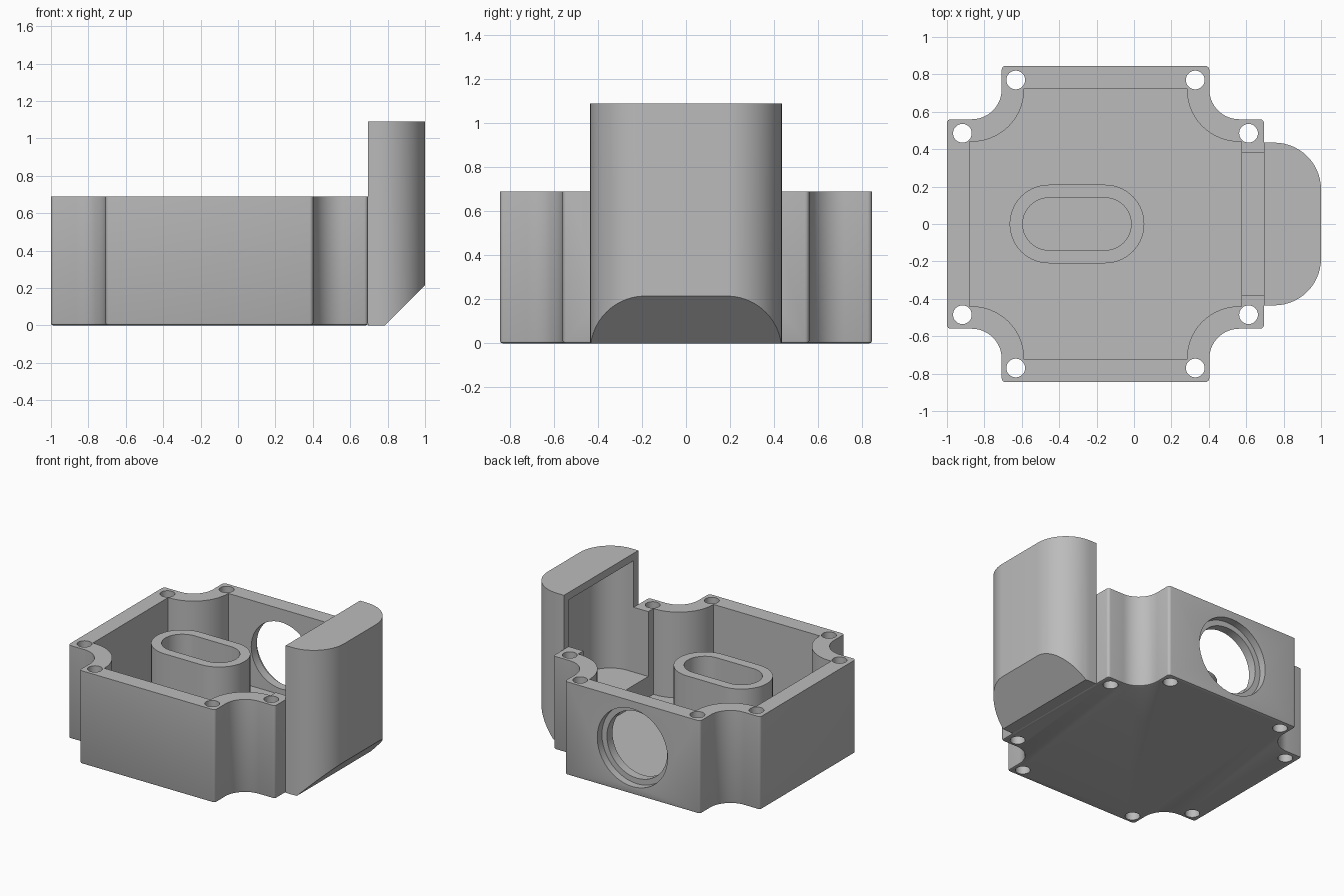
import bpy, bmesh, math
from mathutils import Vector

if "Cube" in bpy.data.objects:
    bpy.data.objects.remove(bpy.data.objects["Cube"])

GREY = (0.5, 0.5, 0.5, 1)
mat = bpy.data.materials.new("plain grey")
mat.use_nodes = True
mat.diffuse_color = GREY
mat.node_tree.nodes["Principled BSDF"].inputs["Base Color"].default_value = GREY

CX = -0.1525          # middle of the box in x
WALL = 0.12           # box wall
SKIN = 0.055          # floor and hood thickness
HEIGHT = 0.69


def rounded(corners, steps=14):
    """Outline from right-angled (x, y, radius) corners."""
    pts = []
    for i, (x, y, r) in enumerate(corners):
        p = Vector((x, y))
        u = (Vector(corners[i - 1][:2]) - p).normalized()
        v = (Vector(corners[(i + 1) % len(corners)][:2]) - p).normalized()
        n = steps if r > 0.05 else (4 if r else 0)
        for k in range(n + 1):
            t = math.pi / 2 * k / max(n, 1)
            q = p + (u + v) * r - v * r * math.cos(t) - u * r * math.sin(t)
            if not pts or (q - pts[-1]).length > 1e-4:
                pts.append(q)
    if (pts[0] - pts[-1]).length < 1e-4:
        pts.pop()
    return pts


def finish(name, bm):
    bmesh.ops.recalc_face_normals(bm, faces=bm.faces)
    me = bpy.data.meshes.new(name)
    bm.to_mesh(me)
    bm.free()
    me.materials.append(mat)
    ob = bpy.data.objects.new(name, me)
    bpy.context.collection.objects.link(ob)
    return ob


def prism(outline, z0, z1):
    bm = bmesh.new()
    base = bm.faces.new([bm.verts.new((p.x, p.y, z0)) for p in outline])
    top = bmesh.ops.extrude_face_region(bm, geom=[base], use_keep_orig=True)
    verts = [g for g in top["geom"] if isinstance(g, bmesh.types.BMVert)]
    bmesh.ops.translate(bm, verts=verts, vec=(0, 0, z1 - z0))
    return bm


def cylinder(x, y, z, r, depth, along_y=False):
    bm = bmesh.new()
    bmesh.ops.create_cone(bm, cap_ends=True, segments=48, radius1=r, radius2=r, depth=depth)
    ob = finish("cutter", bm)
    ob.location = (x, y, z)
    if along_y:
        ob.rotation_euler.x = math.pi / 2
    return ob


def select(ob):
    bpy.ops.object.select_all(action="DESELECT")
    ob.select_set(True)
    bpy.context.view_layer.objects.active = ob


def cut(ob, cutter):
    cutter.hide_render = True
    mod = ob.modifiers.new("cut", "BOOLEAN")
    mod.operation, mod.solver, mod.object = "DIFFERENCE", "EXACT", cutter
    select(ob)
    bpy.ops.object.modifier_apply(modifier=mod.name)
    bpy.data.objects.remove(cutter)


def cross(inset, corner):
    """Cross-shaped box outline with rounded notches at the four corners."""
    a, b = 0.555 - inset, 0.56 - inset
    A, B = 0.8475 - inset, 0.845 - inset
    quarter = [(A, b, corner), (a, b, 0.16 + inset), (a, B, corner)]
    out = []
    for sx, sy in ((1, 1), (-1, 1), (-1, -1), (1, -1)):
        q = quarter if sx * sy > 0 else quarter[::-1]
        out += [(CX + sx * x, sy * y, r) for x, y, r in q]
    return rounded(out)


def d_shape(x0, x1, half, r):
    return rounded([(x0, -half, 0), (x1, -half, r), (x1, half, r), (x0, half, 0)])


def stadium(cx, half_len, r):
    return rounded([(cx + half_len, r, r), (cx - half_len, r, r),
                    (cx - half_len, -r, r), (cx + half_len, -r, r)])


def hood_space():
    return finish("cutter", prism(d_shape(0.5, 1 - SKIN, 0.435 - SKIN, 0.195),
                                  0.21, 1.09 - SKIN))


# Box with softened bottom edge
bm = prism(cross(0, 0.02), 0, HEIGHT)
rim = [e for e in bm.edges if all(v.co.z < 1e-5 for v in e.verts)]
bmesh.ops.bevel(bm, geom=rim, offset=0.012, segments=2, profile=0.5, affect="EDGES")
box = finish("box", bm)
cut(box, finish("cutter", prism(cross(WALL, 0), SKIN, 1)))
cut(box, hood_space())

# Screw holes beside each corner notch
for sx in (-1, 1):
    for sy in (-1, 1):
        for x, y in ((0.48, 0.77), (0.765, 0.485)):
            cut(box, cylinder(CX + sx * x, sy * y, 0.35, 0.05, 1))

# Stepped round port in the back wall
cut(box, cylinder(CX, 0.89, HEIGHT / 2, 0.288, 0.2, True))
cut(box, cylinder(CX, 0.8, HEIGHT / 2, 0.247, 0.4, True))

# Tall hood on the side, sloped underneath and open towards the box
bm = prism(d_shape(0.695, 1, 0.435, 0.25), 0, 1.09)
res = bmesh.ops.bisect_plane(bm, geom=bm.verts[:] + bm.edges[:] + bm.faces[:],
                             plane_co=(0.785, 0, 0), plane_no=(1, 0, -1), clear_outer=True)
bmesh.ops.holes_fill(bm, edges=[e for e in bm.edges if e.is_boundary], sides=0)
hood = finish("hood", bm)
cut(hood, hood_space())

# Hollow oblong post on the floor
post = finish("oblong_post", prism(stadium(-0.305, 0.36, 0.21), 0.04, 0.635))
cut(post, finish("cutter", prism(stadium(-0.305, 0.29, 0.14), 0, 1)))

for ob in (box, hood, post):
    select(ob)
    bpy.ops.object.shade_smooth_by_angle(angle=math.radians(30))
